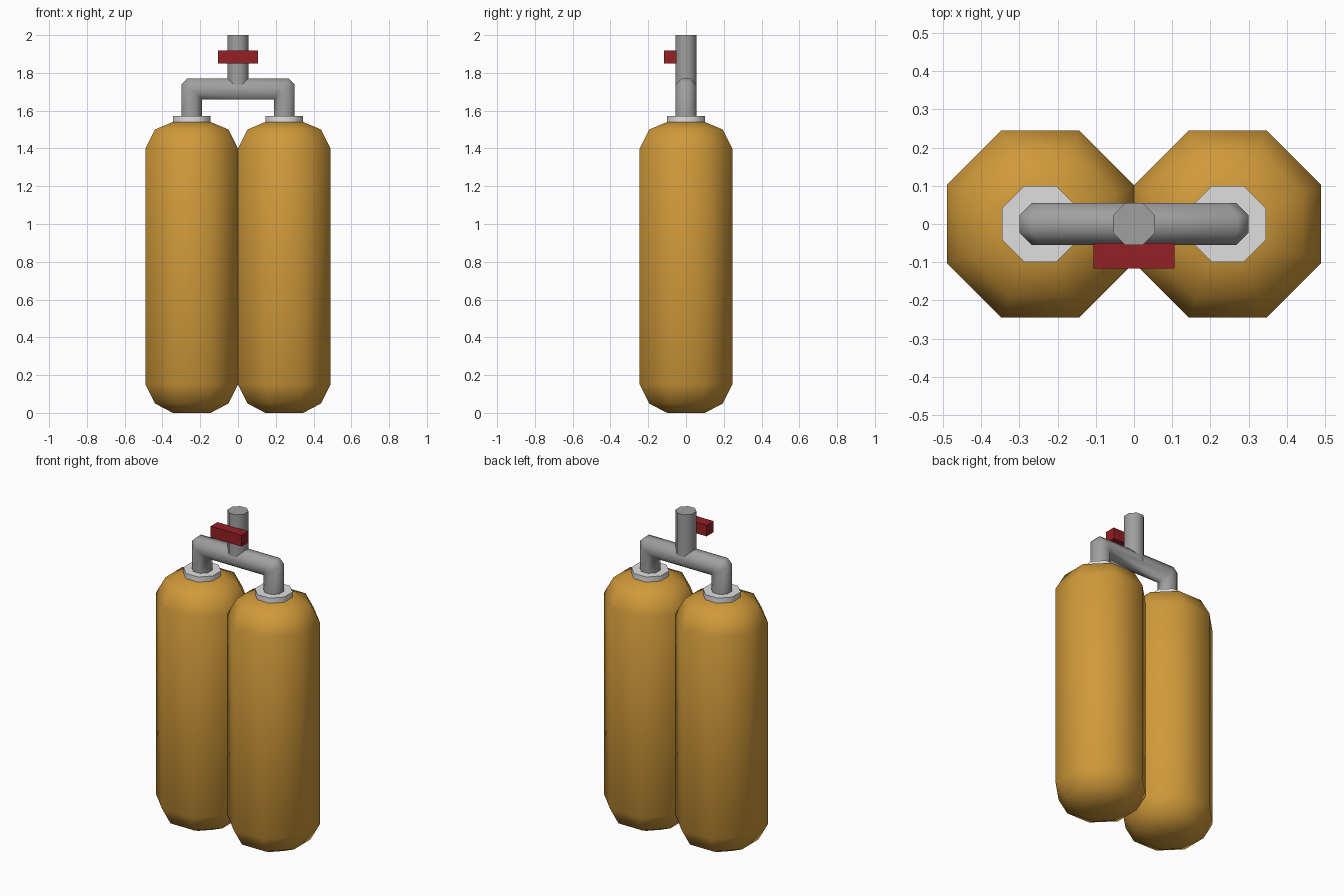
import bpy, bmesh, math

if "Cube" in bpy.data.objects:
    bpy.data.objects.remove(bpy.data.objects["Cube"])

TANK_X = 0.245
PIPE_R = 0.055
PIPE_Z = 1.715


def material(name, rgb):
    m = bpy.data.materials.new(name)
    m.diffuse_color = (*rgb, 1)
    m.use_nodes = True
    m.node_tree.nodes["Principled BSDF"].inputs["Base Color"].default_value = m.diffuse_color
    return m


ORANGE = material("tank_orange", (0.63, 0.32, 0.042))
WHITE = material("collar_white", (0.74, 0.74, 0.74))
GREY = material("pipe_grey", (0.35, 0.35, 0.35))
RED = material("handle_red", (0.30, 0.014, 0.018))


def octagon(apothem):
    """Eight 2D points with flats facing the axes."""
    r = apothem / math.cos(math.pi / 8)
    return [(r * math.cos(math.pi / 8 + k * math.pi / 4),
             r * math.sin(math.pi / 8 + k * math.pi / 4)) for k in range(8)]


def loft(name, rings, mat):
    """Skin a list of eight-point rings and cap both ends."""
    bm = bmesh.new()
    loops = [[bm.verts.new(p) for p in ring] for ring in rings]
    for a, b in zip(loops, loops[1:]):
        for i in range(8):
            j = (i + 1) % 8
            bm.faces.new((a[i], a[j], b[j], b[i]))
    bm.faces.new(loops[0][::-1])
    bm.faces.new(loops[-1])
    bmesh.ops.remove_doubles(bm, verts=bm.verts, dist=0.0005)
    bmesh.ops.recalc_face_normals(bm, faces=bm.faces)
    me = bpy.data.meshes.new(name)
    bm.to_mesh(me)
    bm.free()
    me.materials.append(mat)
    ob = bpy.data.objects.new(name, me)
    bpy.context.collection.objects.link(ob)
    bpy.ops.object.select_all(action='DESELECT')
    ob.select_set(True)
    bpy.context.view_layer.objects.active = ob
    bpy.ops.object.shade_smooth_by_angle(angle=math.radians(50))
    return ob


def turned(name, profile, mat, cx=0):
    """Upright octagonal body from (apothem, height) pairs."""
    return loft(name, [[(cx + x, y, z) for x, y in octagon(r)]
                       for r, z in profile], mat)


# Twin tanks with collars
TANK = [(0.10, 0), (0.195, 0.05), (0.245, 0.15),
        (0.245, 1.40), (0.195, 1.50), (0.10, 1.54)]
for side, s in (("left", -1), ("right", 1)):
    turned(side + "_tank", TANK, ORANGE, s * TANK_X)
    turned(side + "_collar", [(0.10, 1.53), (0.10, 1.572)], WHITE, s * TANK_X)

# Manifold pipe: up, over and down, with clipped outer corners
half = []
slope = 0.04 / PIPE_R
oct_pts = octagon(PIPE_R)
half.append([(-TANK_X + u, v, 1.56) for u, v in oct_pts])
half.append([(-TANK_X + u, v, PIPE_Z - 0.015 - slope * u) for u, v in oct_pts])
half.append([(-TANK_X + 0.015 + slope * u, v, PIPE_Z - u) for u, v in oct_pts])
mirrored = [[(-x, y, z) for x, y, z in ring] for ring in reversed(half)]
loft("manifold_pipe", half + mirrored, GREY)

# Outlet stem
turned("outlet_stem", [(PIPE_R, 1.70), (PIPE_R, 2.0)], GREY)

# Valve handle on the front of the stem
bpy.ops.mesh.primitive_cube_add(size=1, location=(0, -0.083, 1.884))
handle = bpy.context.object
handle.name = "valve_handle"
handle.scale = (0.212, 0.066, 0.07)
handle.data.materials.append(RED)
